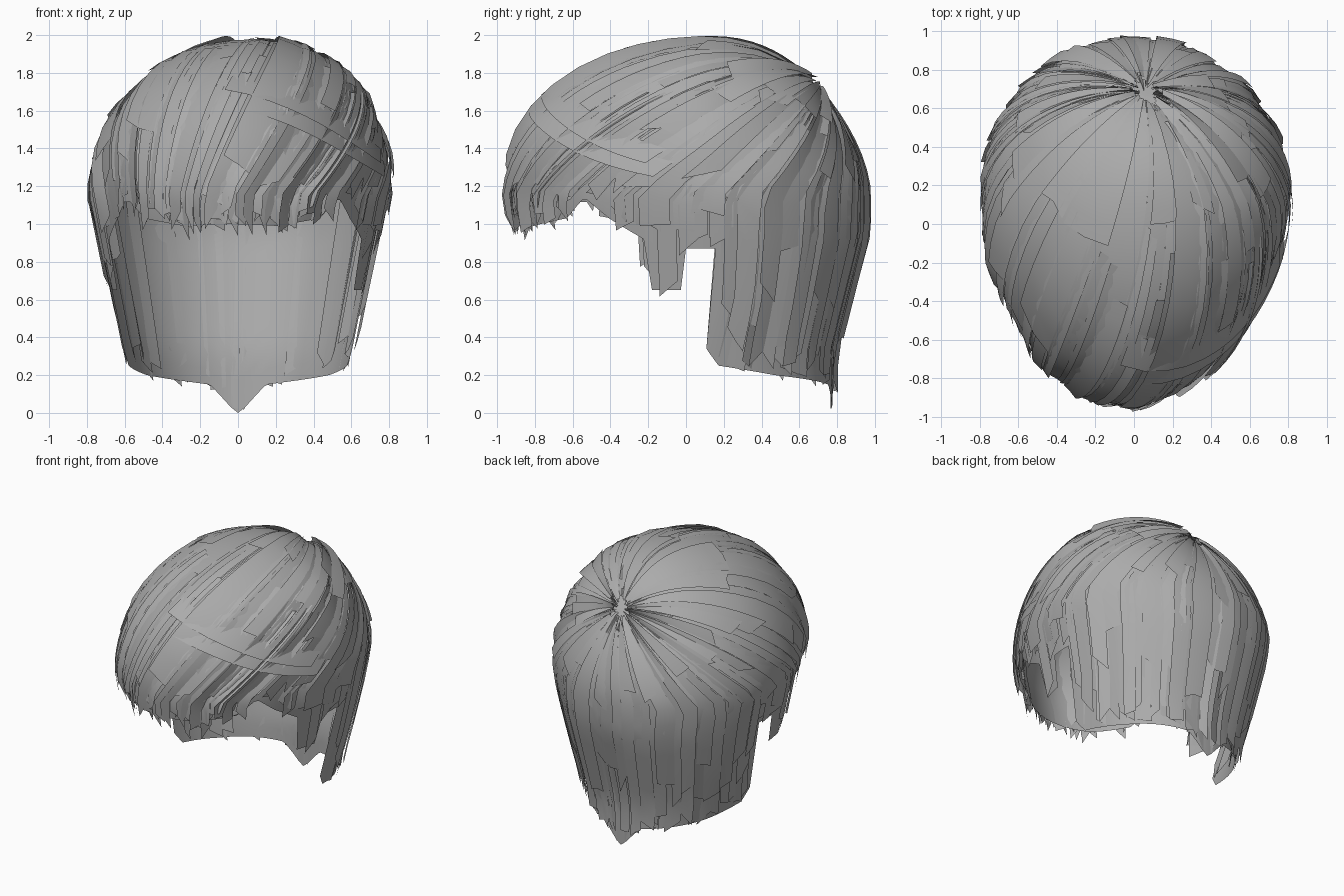
import bpy, math, random
from mathutils import Vector

if "Cube" in bpy.data.objects:
    bpy.data.objects.remove(bpy.data.objects["Cube"])

random.seed(11)
EQ = 1.15                                   # height of the widest ring
CROWN = Vector((0.03, 0.7, 0.71)).normalized()

hair = bpy.data.materials.new("hair grey")
hair.diffuse_color = (0.41, 0.41, 0.41, 1)
hair.use_nodes = True
hair.node_tree.nodes["Principled BSDF"].inputs["Base Color"].default_value = hair.diffuse_color

# Hem height by angle from the front: fringe, temple, sideburn, ear gap, nape
HEM = [(0, 1.0), (20, .99), (40, 1.03), (49, 1.14), (58, 1.03), (70, .92),
       (71, .65), (83, .65), (84, .87), (95, .87), (96, .34), (102, .25),
       (125, .2), (165, .15), (176, .03), (180, 0.0)]


def hem_at(deg):
    a = abs((deg + 180) % 360 - 180)
    for (a0, h0), (a1, h1) in zip(HEM, HEM[1:]):
        if a <= a1:
            return h0 + (h1 - h0) * (a - a0) / (a1 - a0)
    return HEM[-1][1]


def scalp(deg, s, lift, hem):
    """Point on the hair volume: s runs from the crown (0) to the hem (1)."""
    phi = math.radians(deg - 90)
    ring = Vector((math.cos(phi), math.sin(phi), 0))
    ang = CROWN.angle(ring)
    drop = max(EQ - hem, 0)
    d = s * (ang + drop)
    v, u = ring.copy(), max(d - ang, 0)
    if d < ang:
        t = d / ang
        v = CROWN.slerp(ring, t)
        # hair on the front is combed over from a parting on the right
        v.x += 0.36 * max(0, -ring.y) * math.sin(math.pi * t)
        v.normalize()
    # rounded at the sides, pointed at the front, sloping at the back
    ph = 1.82 if v.y < 0 else 2.1
    pv = 2.15 - 0.45 * max(0, v.y) ** 0.7
    flat = (abs(v.x) ** ph + abs(v.y) ** ph) ** (1 / ph)
    v /= (flat ** pv + abs(v.z) ** pv) ** (1 / pv)
    v *= lift
    front, back = max(0, -v.y), max(0, v.y)
    fy = max(.81, 1 - 0.3 * max(0, u - .2))
    flare = .3 * max(0, u - .55) * (1 - min(1, back)) ** 2   # sides kick forward
    return Vector((v.x * 0.81 * (1 - 0.26 * u) + .05 * max(0, v.z) - .045 * front,
                   0.1 - front * 1.06 * (1 - .17 * u) + back * 0.875 * fy - flare,
                   EQ + v.z * 0.84 * (1 + .045 * v.x) - u))


def make_object(name, verts, faces):
    me = bpy.data.meshes.new(name)
    me.from_pydata([tuple(v) for v in verts], [], faces)
    me.materials.append(hair)
    ob = bpy.data.objects.new(name, me)
    bpy.context.collection.objects.link(ob)
    me.shade_smooth()
    return ob


def add_grid(verts, faces, rows):
    base, n = len(verts), len(rows[0])
    for r in rows:
        verts.extend(r)
    for i in range(len(rows) - 1):
        for j in range(n - 1):
            k = base + i * n + j
            faces.append((k, k + n, k + n + 1, k + 1))


def add_card(verts, faces, deg, width, s0, s1, hem, lift0, lift1, tilt, skew):
    """One flat lock of hair with a slanted cut end; hem None follows the hemline."""
    cols = [deg + c * width / 2 for c in (-1, 0, 1)]
    hems = [hem_at(c) for c in cols]
    if hem is not None:
        hems = [hem] * 3
    elif max(hems) - min(hems) > .15:
        hems = [max(hems)] * 3 if width > 6 else [hems[1]] * 3
    rows, n = [], 12
    for i in range(n + 1):
        f = i / n
        rows.append([scalp(cols[c + 1], s0 + (s1 - s0 + skew * c) * f,
                           lift0 + (lift1 - lift0) * f + tilt * c, hems[c + 1])
                     for c in (-1, 0, 1)])
    add_grid(verts, faces, rows)


# Continuous under layer
verts, faces = [], []
add_grid(verts, faces, [[scalp(d * 2, i / 22, 0.95, hem_at(d * 2)) for d in range(181)]
                        for i in range(23)])
make_object("under_layer", verts, faces)


# Long locks, in overlapping layers
def lock_layer(name, count, lift, s_start, s_end, width):
    verts, faces = [], []
    for k in range(count):
        deg = 360 * (k + random.uniform(-.35, .35)) / count
        l0 = lift + random.uniform(-.014, .014)
        add_card(verts, faces, deg, random.uniform(*width),
                 random.uniform(*s_start), random.uniform(*s_end), None,
                 l0, l0 + random.uniform(-.015, .018),
                 random.uniform(-.018, .018), random.uniform(-.03, .03))
    make_object(name, verts, faces)


lock_layer("inner_locks", 60, 0.962, (.02, .2), (.96, 1.0), (5, 10))
lock_layer("middle_locks", 56, 0.98, (.02, .12), (.88, 1.0), (5, 10))
lock_layer("outer_locks", 44, 0.992, (.03, .1), (.6, .97), (6, 13))

# Short locks layered over the crown
lock_layer("crown_locks", 30, 1.0, (.02, .08), (.3, .55), (7, 14))

# Deeper locks lining the inside of both sides
verts, faces = [], []
for side in (-1, 1):
    for k in range(9):
        l0 = random.uniform(.9, .94)
        add_card(verts, faces, side * (74 + 7 * k), random.uniform(6, 9),
                 random.uniform(.35, .5), random.uniform(.9, .99), None,
                 l0, l0 - random.uniform(0, .04), random.uniform(-.03, .03),
                 random.uniform(-.02, .02))
make_object("side_lining", verts, faces)

# Thin locks giving the fringe its ragged edge
verts, faces = [], []
for k in range(30):
    deg = -42 + 84 * k / 29
    add_card(verts, faces, deg, random.uniform(3, 6), random.uniform(.35, .6), 1.0,
             hem_at(deg) + random.uniform(-.03, .07), 0.985,
             random.uniform(.96, 1.015), random.uniform(-.02, .02),
             random.uniform(-.03, .03))
make_object("fringe_tips", verts, faces)

# Broad locks swept sideways across the right temple
verts, faces = [], []
for k in range(2):
    rows = []
    for i in range(13):
        f = i / 12
        s = .67 + .06 * k + .14 * f
        rows.append([scalp(-16 + 8 * k + 76 * f, s + c * .04, 1.0 + .015 * c, EQ)
                     for c in (-1, 0, 1)])
    add_grid(verts, faces, rows)
make_object("swept_locks", verts, faces)

# Raised tuft overhanging the whorl
verts, faces = [], []
for k in range(7):
    add_card(verts, faces, 35 + 14 * k, 18, .04, random.uniform(.3, .45), 1.0,
             random.uniform(1.02, 1.045), 1.01, random.uniform(-.015, .015), .02)
make_object("crown_tuft", verts, faces)
